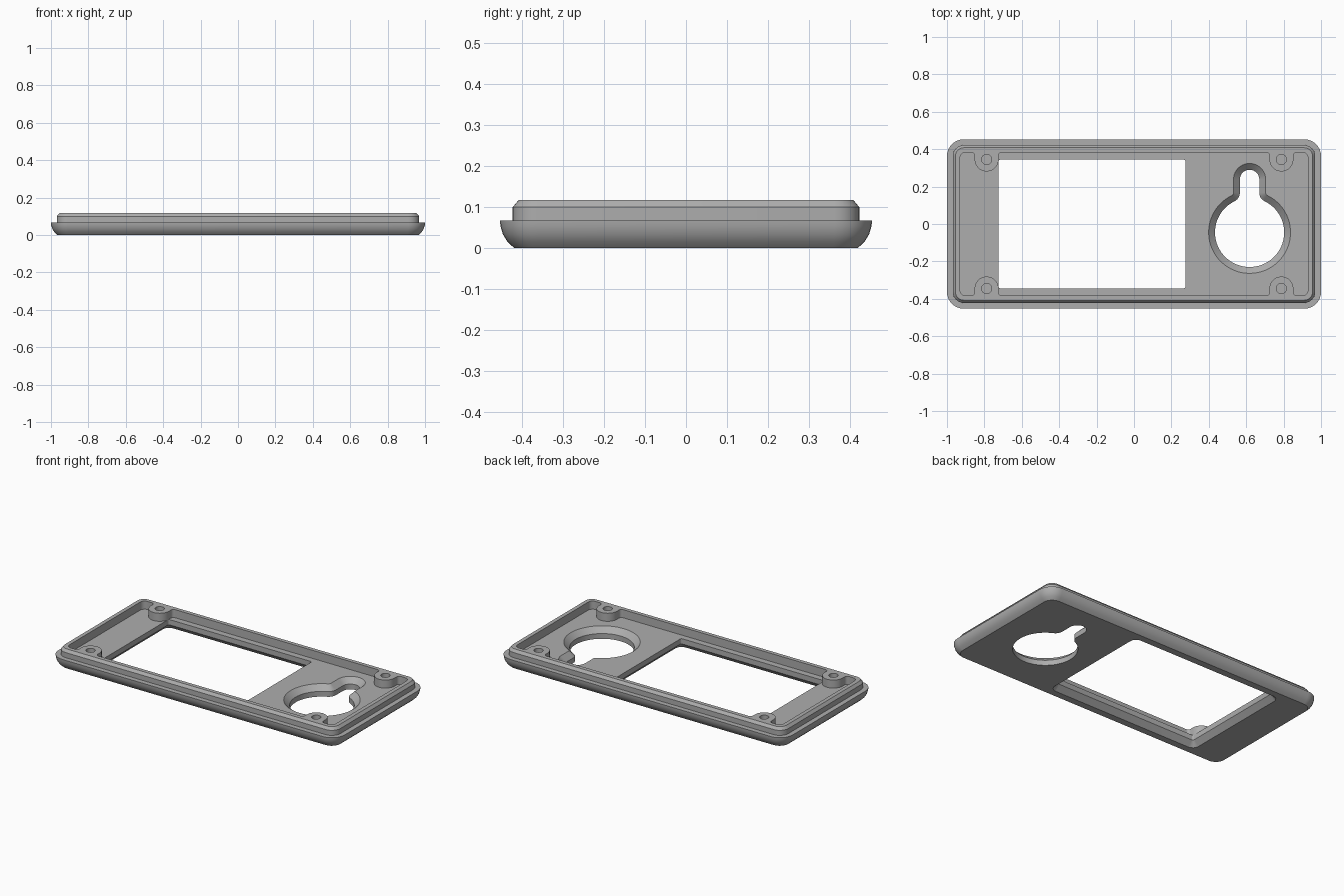
import bpy, bmesh
from math import pi, sin, cos, sqrt, atan2

if "Cube" in bpy.data.objects:
    bpy.data.objects.remove(bpy.data.objects["Cube"])

grey = bpy.data.materials.new("matte_grey")
grey.use_nodes = True
grey.diffuse_color = (0.42, 0.42, 0.42, 1)
grey.node_tree.nodes["Principled BSDF"].inputs["Base Color"].default_value = (0.42, 0.42, 0.42, 1)


def arc(cx, cy, r, a0, a1, n):
    return [(cx + r * cos(a0 + (a1 - a0) * i / n), cy + r * sin(a0 + (a1 - a0) * i / n))
            for i in range(n + 1)]


def rounded_rect(hx, hy, r, cx=0.0, n=8):
    pts = []
    for k, (sx, sy) in enumerate([(1, 1), (-1, 1), (-1, -1), (1, -1)]):
        pts += arc(cx + sx * (hx - r), sy * (hy - r), r, k * pi / 2, (k + 1) * pi / 2, n)
    return pts


def keyhole(offset):
    """Round hole with a slot above it, blended by small fillets."""
    cx, cy, top = 0.618, -0.045, 0.238
    R, r, f = 0.185 + offset, 0.052 + offset, 0.05 - offset
    yf = sqrt((R + f) ** 2 - (r + f) ** 2)
    a = atan2(yf, r + f)
    half = arc(cx, cy, R, -pi / 2, a, 28)
    half += arc(cx + r + f, cy + yf, f, pi + a, pi, 6)[1:]
    half += arc(cx, top, r, 0, pi / 2, 10)
    return half + [(2 * cx - x, y) for x, y in half[-2:0:-1]]


def loft(name, rings):
    """Solid through matching outlines, each given as (points, z)."""
    bm = bmesh.new()
    loops = [[bm.verts.new((x, y, z)) for x, y in pts] for pts, z in rings]
    for lo, hi in zip(loops, loops[1:]):
        for i in range(len(lo)):
            j = (i + 1) % len(lo)
            bm.faces.new((lo[i], lo[j], hi[j], hi[i]))
    bm.faces.new(loops[0][::-1])
    bm.faces.new(loops[-1])
    bmesh.ops.recalc_face_normals(bm, faces=bm.faces)
    mesh = bpy.data.meshes.new(name)
    bm.to_mesh(mesh)
    bm.free()
    mesh.materials.append(grey)
    obj = bpy.data.objects.new(name, mesh)
    bpy.context.collection.objects.link(obj)
    return obj


def combine(target, tool, operation):
    mod = target.modifiers.new(tool.name, "BOOLEAN")
    mod.operation, mod.solver, mod.object = operation, "EXACT", tool
    bpy.context.view_layer.objects.active = target
    bpy.ops.object.modifier_apply(modifier=mod.name)
    bpy.data.objects.remove(tool)


FLOOR, TOP = 0.066, 0.117
HX, HY = 1.0, 0.453


def shell(inset, r):
    return rounded_rect(HX - inset, HY - inset, r)


# Rounded flange with a chamfered lip on top
frame = loft("bezel_frame", [
    (shell(0.035, 0.06), 0), (shell(0.018, 0.075), 0.016), (shell(0.007, 0.085), 0.034),
    (shell(0.001, 0.09), 0.054), (shell(0, 0.09), 0.068), (shell(0.031, 0.06), 0.068),
    (shell(0.031, 0.06), 0.1), (shell(0.045, 0.046), TOP)])

# Shallow tray inside the lip
tray = shell(0.07, 0.03)
combine(frame, loft("tray_cutter", [(tray, FLOOR), (tray, 0.2)]), "DIFFERENCE")


# Display window, chamfered on the underside
def window(grow):
    return rounded_rect(0.5 + grow, 0.344 + grow, 0.01 + grow, -0.225, 4)


combine(frame, loft("window_cutter", [
    (window(0.04), -0.01), (window(0), 0.033), (window(0), 0.2)]), "DIFFERENCE")

# Keyhole opening, chamfered on the upper side
combine(frame, loft("keyhole_cutter", [
    (keyhole(0), -0.01), (keyhole(0), 0.033), (keyhole(0.034), FLOOR),
    (keyhole(0.034), 0.2)]), "DIFFERENCE")

# Four screw posts flared into the long walls, each with a blind hole
PX, PY, PR, FL, WALL = 0.788, 0.345, 0.064, 0.018, HY - 0.07
half = [(PR + FL, WALL + 0.01)] + arc(PR + FL, WALL - FL, FL, pi / 2, pi, 5)
half += arc(0, PY, PR, 0, -pi / 2, 10)
outline = half + [(-x, y) for x, y in half[-2::-1]]
for sx in (-1, 1):
    for sy in (-1, 1):
        post = [(sx * PX + x, sy * y) for x, y in outline]
        combine(frame, loft("screw_post", [(post, 0.05), (post, TOP)]), "UNION")
        hole = arc(sx * PX, sy * PY, 0.027, 0, 2 * pi, 24)[:-1]
        combine(frame, loft("screw_hole", [(hole, 0.055), (hole, 0.2)]), "DIFFERENCE")

bpy.ops.object.select_all(action="DESELECT")
frame.select_set(True)
bpy.context.view_layer.objects.active = frame
bpy.ops.object.shade_smooth_by_angle(angle=pi / 6)
